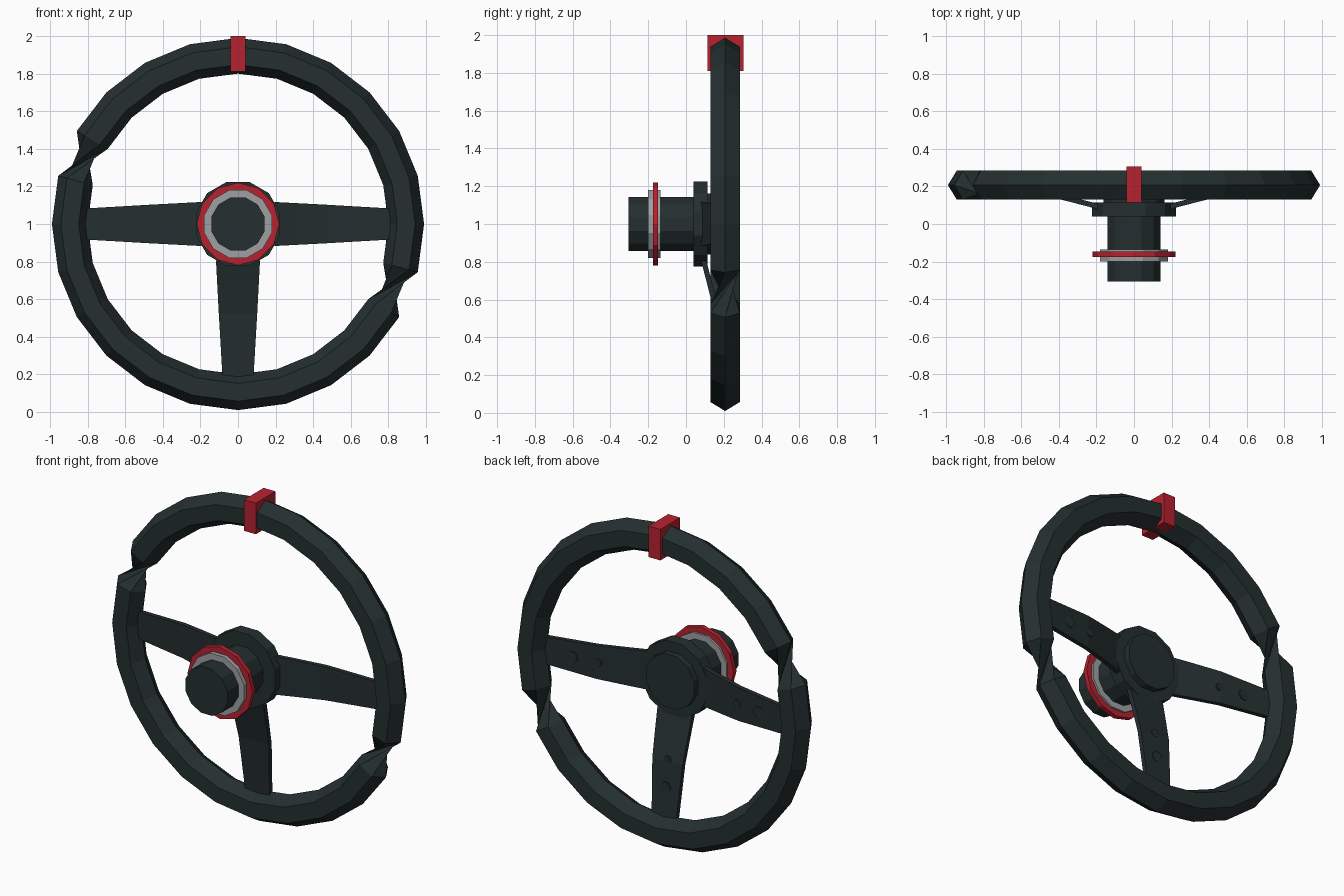
import bpy, bmesh, math
from mathutils import Matrix, Vector

if "Cube" in bpy.data.objects:
    bpy.data.objects.remove(bpy.data.objects["Cube"])


def material(name, rgb):
    m = bpy.data.materials.new(name)
    m.diffuse_color = (*rgb, 1)
    m.use_nodes = True
    m.node_tree.nodes["Principled BSDF"].inputs["Base Color"].default_value = m.diffuse_color
    return m


DARK = material("dark_slate", (0.018, 0.028, 0.029))
RED = material("red", (0.47, 0.016, 0.03))
GREY = material("grey", (0.34, 0.35, 0.36))


def add_object(name, bm, mat):
    bmesh.ops.recalc_face_normals(bm, faces=bm.faces)
    me = bpy.data.meshes.new(name)
    bm.to_mesh(me)
    bm.free()
    me.materials.append(mat)
    ob = bpy.data.objects.new(name, me)
    bpy.context.collection.objects.link(ob)
    return ob


def disc(name, r, y0, y1, mat, sides=12, turn=0.5, centre=(0, 1)):
    """Flat-sided cylinder along y."""
    bm = bmesh.new()
    ends = []
    for y in (y0, y1):
        ends.append([bm.verts.new((centre[0] + r * math.cos((i + turn) * math.tau / sides), y,
                                   centre[1] + r * math.sin((i + turn) * math.tau / sides)))
                     for i in range(sides)])
        bm.faces.new(ends[-1])
    for i in range(sides):
        j = (i + 1) % sides
        bm.faces.new((ends[0][i], ends[0][j], ends[1][j], ends[1][i]))
    return add_object(name, bm, mat)


# Rim: hexagonal section swept in a circle, with a half twist at two places
bm = bmesh.new()
SEG, SIDES = 24, 6
loops = []
for s in range(SEG):
    a = s * math.tau / SEG
    loop = []
    for i in range(SIDES):
        t = i * math.tau / SIDES
        r = 0.895 + 0.095 * math.cos(t)
        loop.append(bm.verts.new((r * math.cos(a), 0.207 + 0.09 * math.sin(t), 1 + r * math.sin(a))))
    loops.append(loop)
for s in range(SEG):
    p, q = loops[s], loops[(s + 1) % SEG]
    twist = s in (10, 22)
    k = 3 if twist else 0
    for i in range(SIDES):
        a, b = p[i], p[(i + 1) % SIDES]
        c, d = q[(i + 1 + k) % SIDES], q[(i + k) % SIDES]
        if twist:
            bm.faces.new((a, b, d))
            bm.faces.new((b, c, d))
        else:
            bm.faces.new((a, b, c, d))
add_object("rim", bm, DARK)

# Red top marker clamp
bm = bmesh.new()
bmesh.ops.create_cube(bm, size=1, matrix=Matrix.Translation((0, 0.21, 1.905)) @ Matrix.Diagonal((0.08, 0.19, 0.19, 1)))
add_object("top_marker", bm, RED)

# Hub stack
disc("hub_column", 0.147, -0.305, 0.06, DARK)
disc("hub_flange", 0.232, 0.04, 0.115, DARK)
disc("hub_back_cap", 0.168, 0.11, 0.153, DARK)
disc("collar", 0.186, -0.2, -0.135, GREY)
disc("collar_ring", 0.22, -0.175, -0.147, RED, turn=0)

# Spokes: (radius, front y, half width) along each arm, pointing to +x then turned
PROFILE = [(0.195, 0.08, 0.117), (0.33, 0.115, 0.11), (0.48, 0.152, 0.102), (0.84, 0.19, 0.081)]
THICK = 0.028
for name, ang in (("right", 0), ("left", math.pi), ("bottom", -math.pi / 2)):
    rad = Vector((math.cos(ang), 0, math.sin(ang)))
    side = Vector((-math.sin(ang), 0, math.cos(ang)))
    base = Vector((0, 0, 1))
    bm = bmesh.new()
    prev = None
    for r, y, w in PROFILE:
        cur = [bm.verts.new(base + rad * r + side * u + Vector((0, v, 0)))
               for u, v in ((-w, y), (w, y), (w, y + THICK), (-w, y + THICK))]
        if prev:
            for i in range(4):
                j = (i + 1) % 4
                bm.faces.new((prev[i], prev[j], cur[j], cur[i]))
        else:
            bm.faces.new(cur)
        prev = cur
    bm.faces.new(prev)
    add_object(name + "_spoke", bm, DARK)
    # Round studs on the back of the spoke
    for label, r, size, y in (("inner", 0.47, 0.024, 0.178), ("outer", 0.63, 0.034, 0.196)):
        c = base + rad * r
        disc(f"{name}_{label}_stud", size, y - 0.01, y + 0.005, DARK, sides=8, centre=(c.x, c.z))
